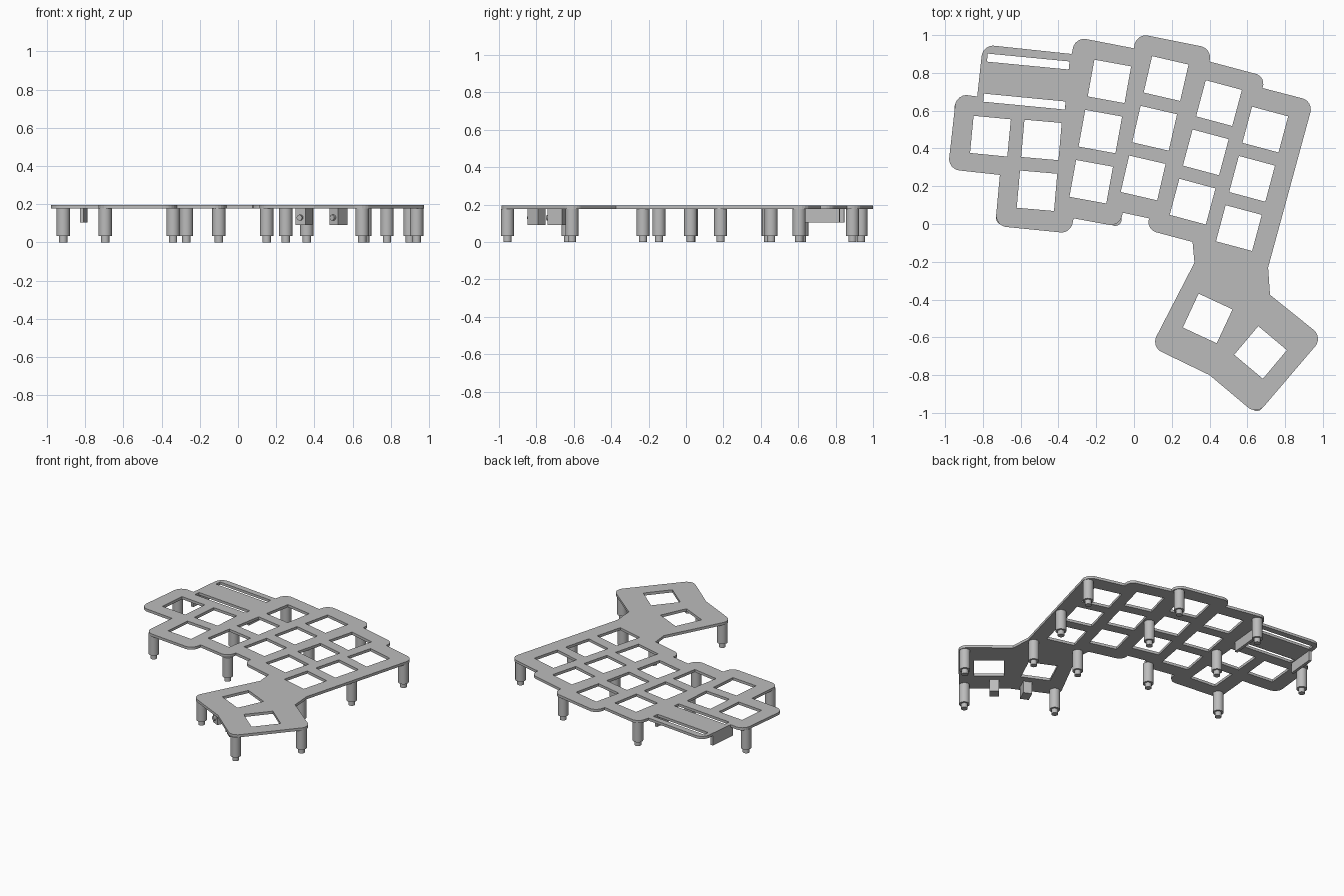
import bpy
import bmesh
from math import radians, tan, cos, sin
from mathutils import Vector, Matrix

if "Cube" in bpy.data.objects:
    bpy.data.objects.remove(bpy.data.objects["Cube"], do_unlink=True)

PLATE_BOTTOM, PLATE_TOP = 0.177, 0.196
CORNER = 0.06
KEY_SIZE, KEY_PITCH = 0.198, 0.27

grey = bpy.data.materials.new("plain grey")
grey.use_nodes = True
GREY_VALUE = (0.5, 0.5, 0.5, 1)
grey.diffuse_color = GREY_VALUE
grey.node_tree.nodes["Principled BSDF"].inputs["Base Color"].default_value = GREY_VALUE


def add_object(name, bm):
    """Turn a bmesh into a linked object with the shared material."""
    bmesh.ops.recalc_face_normals(bm, faces=bm.faces)
    mesh = bpy.data.meshes.new(name)
    bm.to_mesh(mesh)
    bm.free()
    mesh.materials.append(grey)
    obj = bpy.data.objects.new(name, mesh)
    bpy.context.collection.objects.link(obj)
    return obj


def rounded(corners, radius, steps=6):
    """Round the convex corners of a clockwise outline, keep concave ones sharp."""
    points = [Vector(c) for c in corners]
    result = []
    for i, p in enumerate(points):
        before = points[i - 1] - p
        after = points[(i + 1) % len(points)] - p
        if before.cross(after) < 0 or radius == 0:
            result.append(p)
            continue
        half = before.angle(after) / 2
        reach = min(radius / tan(half), before.length * 0.9, after.length * 0.9)
        start = p + before.normalized() * reach
        end = p + after.normalized() * reach
        bisector = (before.normalized() + after.normalized()).normalized()
        centre = p + bisector * reach / cos(half)
        for s in range(steps + 1):
            arm = start.lerp(end, s / steps) - centre
            result.append(centre + arm.normalized() * reach * tan(half))
    return result


def rectangle(x, y, width, depth, degrees):
    """Four corners of a turned rectangle."""
    turn = Matrix.Rotation(radians(degrees), 2)
    signs = ((-1, -1), (1, -1), (1, 1), (-1, 1))
    return [Vector((x, y)) + turn @ Vector((a * width / 2, b * depth / 2)) for a, b in signs]


def box(name, x, y, size, degrees, bottom, top):
    """Upright box with a turned footprint."""
    bm = bmesh.new()
    face = bm.faces.new([bm.verts.new((p.x, p.y, bottom))
                         for p in rectangle(x, y, *size, degrees)])
    new = bmesh.ops.extrude_face_region(bm, geom=[face])["geom"]
    bmesh.ops.translate(bm, vec=(0, 0, top - bottom),
                        verts=[v for v in new if isinstance(v, bmesh.types.BMVert)])
    return add_object(name, bm)


def add_cylinder(bm, radius, length, matrix):
    bmesh.ops.create_cone(bm, cap_ends=True, segments=32, radius1=radius,
                          radius2=radius, depth=length, matrix=matrix)


def smooth(obj):
    bpy.ops.object.select_all(action="DESELECT")
    obj.select_set(True)
    bpy.context.view_layer.objects.active = obj
    bpy.ops.object.shade_smooth_by_angle(angle=radians(35))


# Plate outline, clockwise from the back right tab
outline = [
    (-.8, .95), (-.33, .9), (-.31, .99), (0, .93), (.01, 1.01), (.41, .93),
    (.4, .86), (.7, .78), (.68, .72), (.95, .65), (.71, -.23), (.72, -.375),
    (1, -.6), (.65, -1.01), (.4, -.8), (.09, -.65), (.32, -.205), (.31, -.095),
    (.065, -.03), (.08, .03), (-.06, .06), (-.075, -.015), (-.32, .03),
    (-.335, -.05), (-.735, -.01), (-.71, .26), (-.985, .29), (-.94, .69),
    (-.83, .675),
]

# Key columns: back key centre, turn, number of keys
columns = [
    (-.76, .465, -5.5, 1), (-.49, .445, -5, 2), (-.13, .755, -10.3, 3),
    (.17, .77, -13, 3), (.45, .64, -15, 3), (.695, .5, -15, 3),
    (.39, -.5, -25, 1), (.67, -.68, -40, 1),
]
loops = [rounded(outline, CORNER)]
for x, y, turn, count in columns:
    back = Vector((-sin(radians(turn)), cos(radians(turn))))
    for row in range(count):
        centre = Vector((x, y)) - back * KEY_PITCH * row
        loops.append(rectangle(*centre, KEY_SIZE, KEY_SIZE, turn))

# Two long slots in the tab
for x, y in ((-.56, .86), (-.58, .648)):
    loops.append(rectangle(x, y, .435, .043, -5.5))

# Plate with holes, filled and extruded as a flat curve
curve = bpy.data.curves.new("plate_profile", "CURVE")
curve.dimensions = "2D"
curve.fill_mode = "BOTH"
curve.extrude = (PLATE_TOP - PLATE_BOTTOM) / 2
for loop in loops:
    spline = curve.splines.new("POLY")
    spline.points.add(len(loop) - 1)
    for point, p in zip(spline.points, loop):
        point.co = (p.x, p.y, 0, 1)
    spline.use_cyclic_u = True
    spline.use_smooth = False
profile = bpy.data.objects.new("plate_profile", curve)
bpy.context.collection.objects.link(profile)
bpy.context.view_layer.update()
filled = bpy.data.meshes.new_from_object(
    profile.evaluated_get(bpy.context.evaluated_depsgraph_get()))
bm = bmesh.new()
bm.from_mesh(filled)
bmesh.ops.remove_doubles(bm, verts=bm.verts, dist=0.0001)
bmesh.ops.translate(bm, verts=bm.verts, vec=(0, 0, (PLATE_TOP + PLATE_BOTTOM) / 2))
for face in bm.faces:
    face.smooth = False
    face.material_index = 0
bpy.data.objects.remove(profile, do_unlink=True)
bpy.data.meshes.remove(filled)
add_object("key_plate", bm)

# Stepped standoff posts
posts = [
    (.935, -.61), (.65, -.955), (.665, -.23), (.15, -.63), (.36, -.145),
    (.78, .185), (.9, .605), (.25, .455), (-.1, .025), (.36, .89),
    (-.34, .44), (-.695, .03), (-.27, .935), (-.915, .62),
]
STEP = 0.033
for number, (x, y) in enumerate(posts, start=1):
    bm = bmesh.new()
    for radius, low, high in ((.022, 0, STEP), (.035, STEP, PLATE_BOTTOM + .001)):
        add_cylinder(bm, radius, high - low, Matrix.Translation((x, y, (low + high) / 2)))
    smooth(add_object(f"standoff_post_{number}", bm))

# Small blocks with a round button under the thumb keys
for side, x, y, depth, turn in (("right", .345, -.69, .085, -25), ("left", .525, -.8, .075, -40)):
    box(f"thumb_block_{side}", x, y, (.06, depth), turn, .09, PLATE_BOTTOM + .001)
    front = Matrix.Rotation(radians(turn), 4, "Z")
    place = (Matrix.Translation((x, y, .13)) @ front
             @ Matrix.Translation((0, -depth / 2, 0)) @ Matrix.Rotation(radians(90), 4, "X"))
    bm = bmesh.new()
    add_cylinder(bm, .015, .03, place)
    smooth(add_object(f"thumb_button_{side}", bm))

# Hanging walls at both ends of the tab
for side, x, y in (("right", -.808, .745), ("left", -.345, .72)):
    box(f"tab_wall_{side}", x, y, (.02, .205), -5.5, .105, PLATE_BOTTOM + .001)
